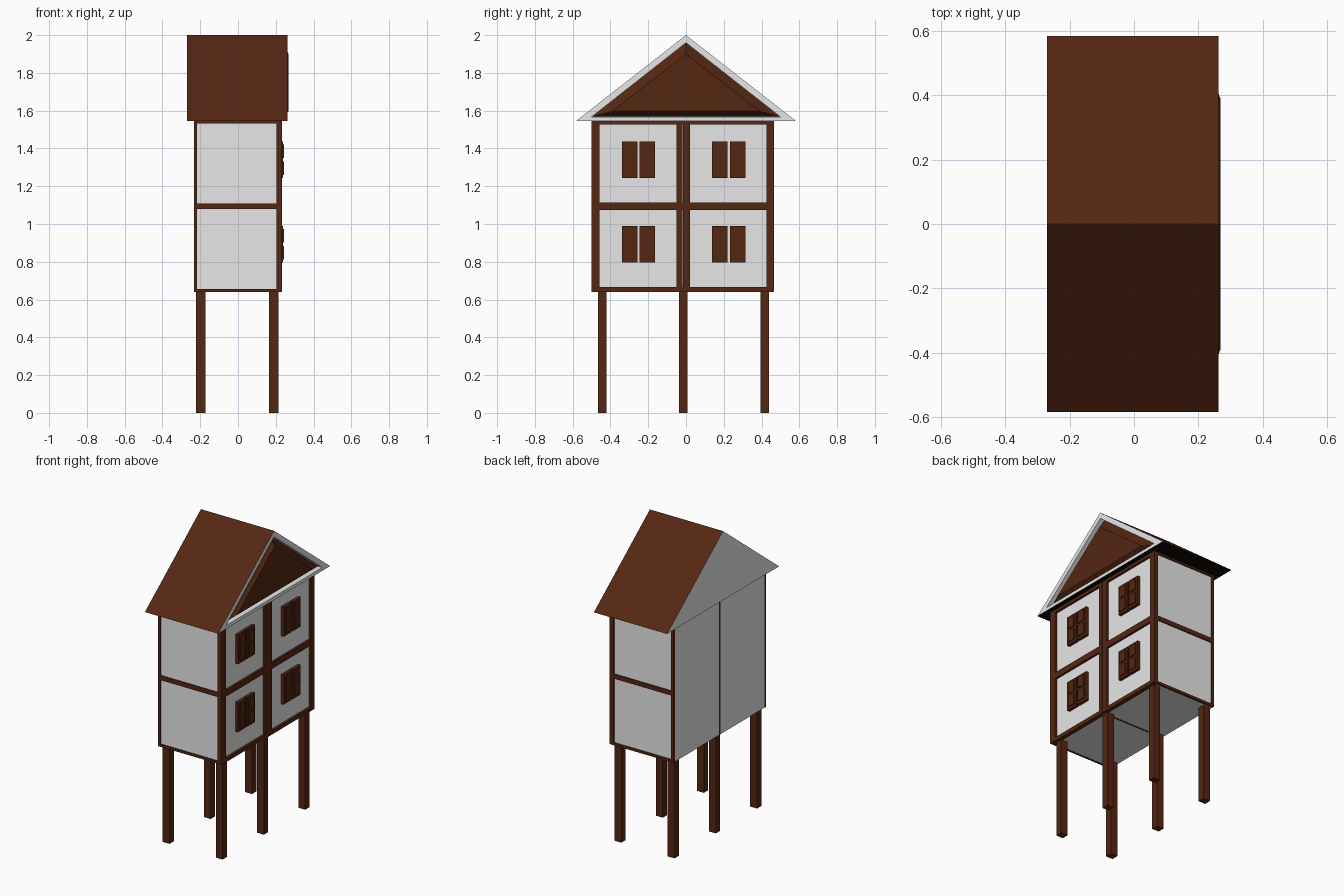
import bpy, bmesh
from mathutils import Vector

if "Cube" in bpy.data.objects:
    bpy.data.objects.remove(bpy.data.objects["Cube"])


def material(name, rgb):
    m = bpy.data.materials.new(name)
    m.diffuse_color = (*rgb, 1)
    m.use_nodes = True
    m.node_tree.nodes["Principled BSDF"].inputs["Base Color"].default_value = m.diffuse_color
    return m


WHITE = material("white plaster", (0.8, 0.8, 0.8))
BROWN = material("brown wood", (0.09, 0.02, 0.006))
DARK = material("dark eaves", (0.004, 0.002, 0.001))


def finish(name, bm, *mats):
    bmesh.ops.recalc_face_normals(bm, faces=bm.faces)
    me = bpy.data.meshes.new(name)
    for m in mats:
        me.materials.append(m)
    ob = bpy.data.objects.new(name, me)
    bpy.context.collection.objects.link(ob)
    return bm, me


def box(name, x, y, z, mat):
    bm = bmesh.new()
    bmesh.ops.create_cube(bm, size=1)
    for v in bm.verts:
        v.co = Vector([(r[0] + r[1]) / 2 + c * (r[1] - r[0])
                       for r, c in zip((x, y, z), v.co)])
    bm, me = finish(name, bm, mat)
    bm.to_mesh(me)
    bm.free()


# Body extents
X0, X1, Y0, Y1, Z0, Z1 = -0.232, 0.232, -0.50, 0.464, 0.642, 1.545
YC = (Y0 + Y1) / 2

# Plaster walls, flush with the plain back and the floor
box("walls", (X0, 0.217), (Y0 + 0.008, Y1 - 0.008), (Z0, Z1), WHITE)

# Timber frame on both narrow sides
for side, y in (("front", (Y0, Y0 + 0.015)), ("rear", (Y1 - 0.015, Y1))):
    box(side + "_left_upright", (X0 - 0.001, -0.216), y, (Z0, Z1), BROWN)
    for part, z in (("bottom", (Z0 - 0.001, 0.657)), ("middle", (1.08, 1.109)),
                    ("top", (1.533, Z1))):
        box(side + "_" + part + "_beam", (X0, X1 - 0.001), y, z, BROWN)

# Timber frame on the window side
for part, y in (("front", (Y0 - 0.001, -0.457)), ("centre_a", (-0.05, YC - 0.001)),
                ("centre_b", (YC + 0.001, 0.02)), ("rear", (0.427, Y1 + 0.001))):
    box(part + "_window_upright", (0.203, X1), y, (Z0, Z1), BROWN)
for part, z in (("bottom", (Z0 - 0.001, 0.667)), ("middle", (1.073, 1.113)),
                ("top", (1.526, Z1))):
    box(part + "_window_beam", (0.203, X1 - 0.001), (Y0, Y1), z, BROWN)

# Thin seam strips on the back wall and under the floor
box("back_seam", (X0 - 0.001, X0 + 0.005), (YC - 0.006, YC + 0.006), (Z0, Z1), BROWN)
box("floor_seam", (X0, X1), (YC - 0.006, YC + 0.006), (Z0 - 0.001, Z0 + 0.005), BROWN)

# Stilts
for x in (-0.198, 0.189):
    for y in (-0.443, -0.0145, 0.416):
        box("stilt", (x - 0.025, x + 0.025), (y - 0.0225, y + 0.0225), (0, Z0 + 0.01), BROWN)

# Shutters: pairs of leaves with raised panels
for zc in (0.893, 1.34):
    for y in (-0.297, -0.2045, 0.179, 0.273):
        box("shutter_leaf", (0.21, 0.237), (y - 0.041, y + 0.041), (zc - 0.097, zc + 0.097), BROWN)
        for dz in (-0.045, 0.045):
            box("shutter_panel", (0.23, 0.244), (y - 0.027, y + 0.027),
                (zc + dz - 0.036, zc + dz + 0.036), BROWN)


def triangle(bm, x, half, low, high):
    return [bm.verts.new((x, *p)) for p in ((-half, low), (half, low), (0, high))]


def skin(bm, a, b):
    for i in range(3):
        j = (i + 1) % 3
        bm.faces.new((a[i], a[j], b[j], b[i]))


# Roof prism with a recessed gable, coloured by face direction
bm = bmesh.new()
rings = [triangle(bm, -0.27, 0.583, 1.545, 2.0), triangle(bm, 0.263, 0.583, 1.545, 2.0),
         triangle(bm, 0.263, 0.50, 1.567, 1.96), triangle(bm, 0.228, 0.50, 1.567, 1.96)]
for a, b in zip(rings, rings[1:]):
    skin(bm, a, b)
bm.faces.new(rings[0])
bm.faces.new(rings[-1])
bm, me = finish("roof", bm, WHITE, BROWN, DARK)
bm.normal_update()
for f in bm.faces:
    c = f.calc_center_median()
    if abs(f.normal.x) < 0.5 and c.x < 0.1:
        f.material_index = 1 if f.normal.z > 0 else 2
bm.to_mesh(me)
bm.free()

# Gable panel with bevelled edges
bm = bmesh.new()
base = triangle(bm, 0.23, 0.498, 1.568, 1.958)
face = triangle(bm, 0.268, 0.39, 1.597, 1.9)
skin(bm, base, face)
bm.faces.new(base)
bm.faces.new(face)
bm, me = finish("gable_panel", bm, BROWN)
bm.to_mesh(me)
bm.free()
